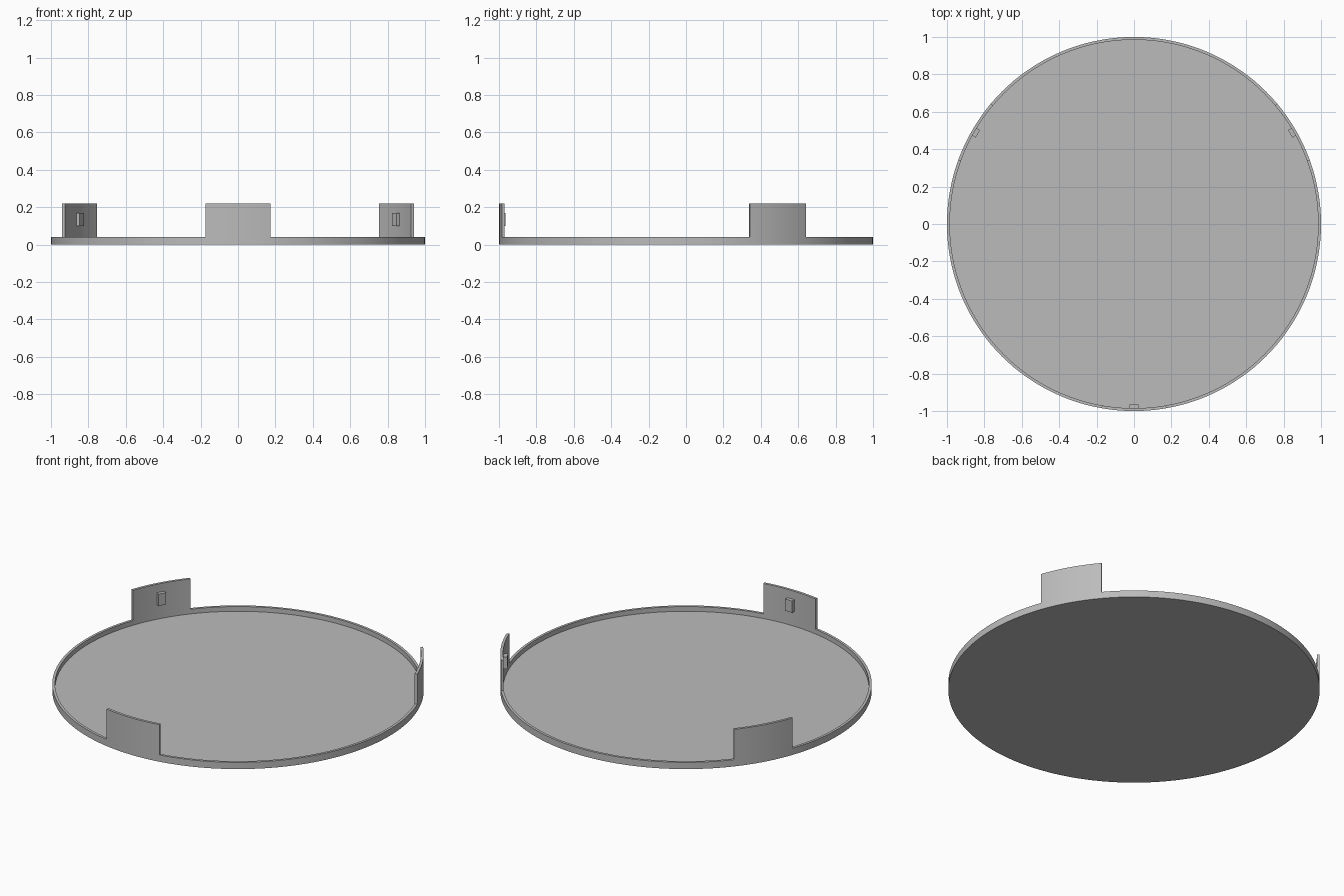
import bpy, bmesh
from math import radians, degrees, atan2, cos, sin, tau
from mathutils import Matrix, Vector

cube = bpy.data.objects.get("Cube")
if cube:
    bpy.data.objects.remove(cube, do_unlink=True)

OUTER, INNER = 1.0, 0.985
FLOOR, RIM, TAB_TOP = 0.012, 0.04, 0.22
SEGMENTS = 144
TAB_ANGLES = (30, 150, 270)
TAB_HALF = 10

grey = bpy.data.materials.new("plain_grey")
grey.use_nodes = True
colour = (0.5, 0.5, 0.5, 1)
grey.diffuse_color = colour
grey.node_tree.nodes["Principled BSDF"].inputs["Base Color"].default_value = colour


def add_object(name, bm):
    bmesh.ops.recalc_face_normals(bm, faces=bm.faces)
    mesh = bpy.data.meshes.new(name)
    bm.to_mesh(mesh)
    bm.free()
    mesh.materials.append(grey)
    obj = bpy.data.objects.new(name, mesh)
    bpy.context.collection.objects.link(obj)
    return obj


# Shallow round lid: revolve the floor and rim profile
bm = bmesh.new()
profile = [(0, 0), (OUTER, 0), (OUTER, RIM), (INNER, RIM), (INNER, FLOOR), (0, FLOOR)]
verts = [bm.verts.new((r, 0, z)) for r, z in profile]
edges = [bm.edges.new(pair) for pair in zip(verts, verts[1:])]
bmesh.ops.spin(bm, geom=verts + edges, cent=(0, 0, 0), axis=(0, 0, 1),
               angle=tau, steps=SEGMENTS, use_merge=False)
bmesh.ops.remove_doubles(bm, verts=bm.verts, dist=0.0005)
bmesh.ops.recalc_face_normals(bm, faces=bm.faces)

# Three tall tabs: raise the rim top around each tab angle
def in_tab(face):
    c = face.calc_center_median()
    angle = degrees(atan2(c.y, c.x)) % 360
    on_top = abs(c.z - RIM) < 0.001 and abs(face.normal.z) > 0.9
    return on_top and any(abs(angle - a) < TAB_HALF for a in TAB_ANGLES)

tops = [f for f in bm.faces if in_tab(f)]
raised = bmesh.ops.extrude_face_region(bm, geom=tops)["geom"]
bmesh.ops.delete(bm, geom=tops, context="FACES_ONLY")
bmesh.ops.translate(bm, vec=(0, 0, TAB_TOP - RIM),
                    verts=[v for v in raised if isinstance(v, bmesh.types.BMVert)])
lid = add_object("lid_with_tabs", bm)
bpy.context.view_layer.objects.active = lid
lid.select_set(True)
bpy.ops.object.shade_smooth_by_angle(angle=radians(30))

# Small catch block on the inner face of each tab
for number, degree in enumerate(TAB_ANGLES, 1):
    a = radians(degree)
    bm = bmesh.new()
    place = (Matrix.Translation(Vector((0.976 * cos(a), 0.976 * sin(a), 0.135)))
             @ Matrix.Rotation(a, 4, "Z") @ Matrix.Diagonal((0.024, 0.046, 0.07, 1)))
    bmesh.ops.create_cube(bm, size=1, matrix=place)
    add_object(f"catch_{number}", bm)
